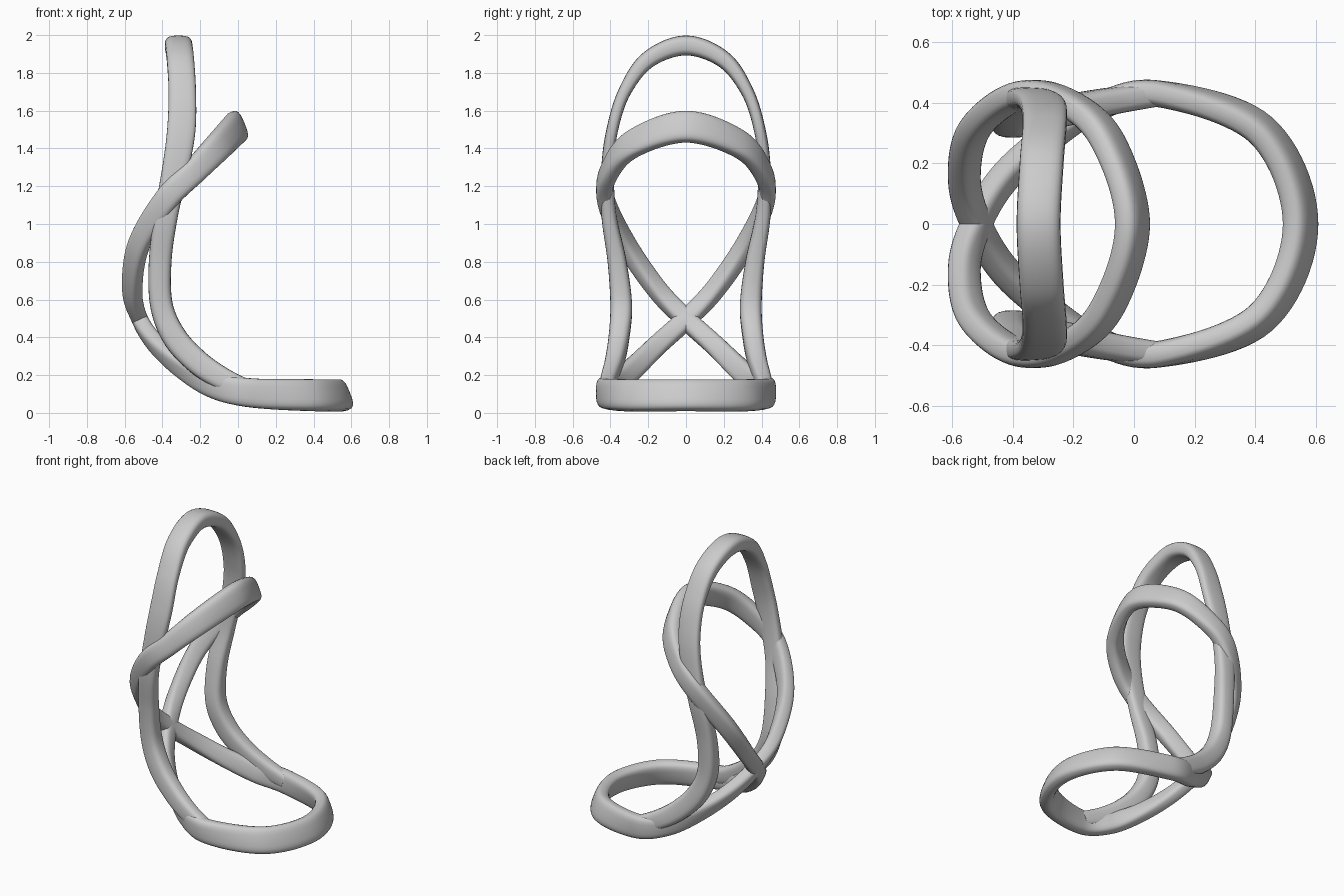
import bpy, bmesh, math
from mathutils import Vector

cube = bpy.data.objects.get("Cube")
if cube:
    bpy.data.objects.remove(cube)

grey = bpy.data.materials.new("satin grey")
grey.use_nodes = True
grey.diffuse_color = (0.6, 0.6, 0.6, 1)
grey.node_tree.nodes["Principled BSDF"].inputs["Base Color"].default_value = (0.6, 0.6, 0.6, 1)

SIDES, STEPS = 24, 12


def catmull(a, b, c, d, t):
    """Smooth blend of whole control rows (position, width, thickness)."""
    return [0.5 * (2 * q + (r - p) * t + (2 * p - 5 * q + 4 * r - s) * t * t
                   + (3 * q - p - 3 * r + s) * t ** 3) for p, q, r, s in zip(a, b, c, d)]


def sample(rows, closed):
    n = len(rows)
    get = (lambda i: rows[i % n]) if closed else (lambda i: rows[min(max(i, 0), n - 1)])
    spans = n if closed else n - 1
    out = [catmull(*(get(i + k) for k in (-1, 0, 1, 2)), s / STEPS)
           for i in range(spans) for s in range(STEPS)]
    return out if closed else out + [rows[-1]]


def sweep(name, rows, closed, outward):
    """Sweep a rounded-rectangle section whose thin axis follows outward(point)."""
    pts = sample(rows, closed)
    n = len(pts)
    bm = bmesh.new()
    rings = []
    for i, row in enumerate(pts):
        p = Vector(row[:3])
        nxt = pts[(i + 1) % n] if closed else pts[min(i + 1, n - 1)]
        prv = pts[i - 1] if closed else pts[max(i - 1, 0)]
        tangent = (Vector(nxt[:3]) - Vector(prv[:3])).normalized()
        thin = Vector(outward(p))
        thin = (thin - tangent * thin.dot(tangent)).normalized()
        wide = tangent.cross(thin)
        ring = []
        for k in range(SIDES):
            a = math.tau * k / SIDES
            c, s = math.cos(a), math.sin(a)
            u = math.copysign(abs(c) ** 0.65, c) * row[3] / 2
            v = math.copysign(abs(s) ** 0.65, s) * row[4] / 2
            ring.append(bm.verts.new(p + wide * u + thin * v))
        rings.append(ring)
    for i in range(n if closed else n - 1):
        a, b = rings[i], rings[(i + 1) % n]
        for k in range(SIDES):
            j = (k + 1) % SIDES
            bm.faces.new((a[k], a[j], b[j], b[k]))
    if not closed:
        bm.faces.new(rings[0])
        bm.faces.new(rings[-1])
    bmesh.ops.recalc_face_normals(bm, faces=bm.faces)
    mesh = bpy.data.meshes.new(name)
    bm.to_mesh(mesh)
    bm.free()
    mesh.materials.append(grey)
    obj = bpy.data.objects.new(name, mesh)
    bpy.context.collection.objects.link(obj)
    bpy.ops.object.select_all(action='DESELECT')
    obj.select_set(True)
    bpy.context.view_layer.objects.active = obj
    bpy.ops.object.shade_smooth_by_angle(angle=math.radians(50))


def flip(rows):
    return [(r[0], -r[1], *r[2:]) for r in rows]


# Rows: x, y, z, section width, section thickness
base_front = [(0.55, 0, 0.093, 0.17, 0.09)]
base_side = [
    (0.42, 0.31, 0.093, 0.17, 0.09),
    (0.08, 0.43, 0.105, 0.155, 0.088),
    (-0.12, 0.385, 0.145, 0.14, 0.088),
    (-0.28, 0.285, 0.23, 0.12, 0.088),
    (-0.43, 0.15, 0.36, 0.11, 0.088),
]
crossing = [(-0.52, 0, 0.495, 0.105, 0.088)]
arm_side = [
    (-0.56, 0.15, 0.65, 0.105, 0.09),
    (-0.525, 0.315, 0.89, 0.115, 0.09),
    (-0.38, 0.425, 1.13, 0.13, 0.088),
    (-0.23, 0.405, 1.28, 0.135, 0.088),
    (-0.09, 0.28, 1.425, 0.155, 0.088),
]
arm_front = [(-0.005, 0, 1.515, 0.17, 0.088)]

# Figure-eight rail: base loop, crossing at the back, then the arm loop
half = base_side + crossing + flip(arm_side)
rail = base_front + half + arm_front + flip(half[::-1])


def rail_outward(p):
    dx = p.x - (0.05 if p.z < 0.495 else -0.33)
    return dx, p.y, 0.4 * dx


sweep("base_and_arm_rail", rail, True, rail_outward)

# Back hoop: arch at the top, legs running down onto the base loop
hoop_top = [(-0.315, 0, 1.945, 0.145, 0.105)]
hoop_leg = [
    (-0.305, 0.2, 1.87, 0.145, 0.09),
    (-0.295, 0.325, 1.7, 0.145, 0.068),
    (-0.3, 0.39, 1.5, 0.15, 0.062),
    (-0.33, 0.415, 1.3, 0.14, 0.066),
    (-0.38, 0.408, 1.05, 0.125, 0.08),
    (-0.412, 0.365, 0.8, 0.12, 0.1),
    (-0.405, 0.343, 0.57, 0.12, 0.115),
    (-0.335, 0.355, 0.4, 0.13, 0.11),
    (-0.215, 0.378, 0.27, 0.13, 0.1),
    (-0.08, 0.405, 0.18, 0.12, 0.09),
    (0.06, 0.425, 0.12, 0.1, 0.08),
]
sweep("back_hoop", hoop_leg[::-1] + hoop_top + flip(hoop_leg), False,
      lambda p: (0, p.y, max(p.z - 1.5, 0)))
